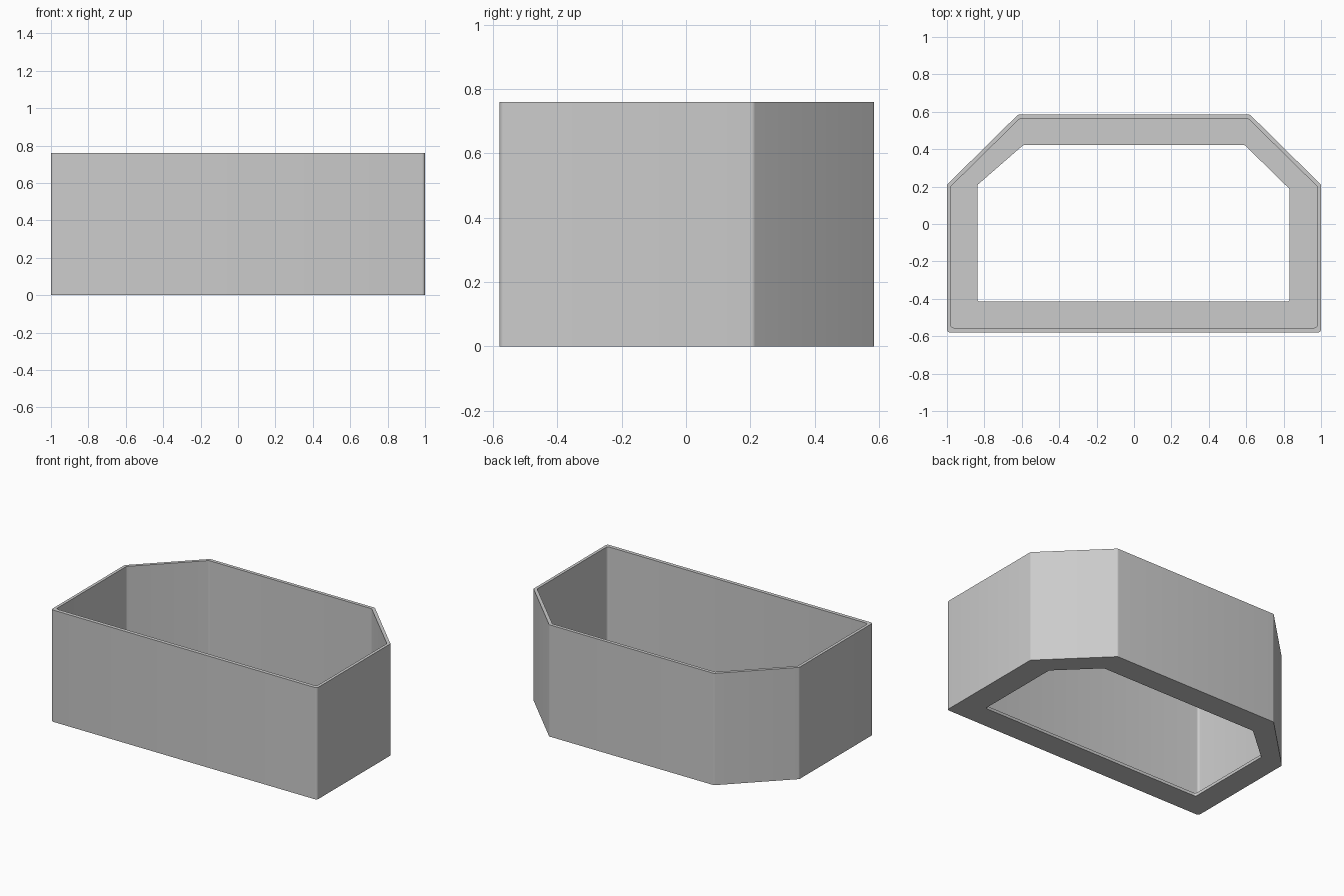
import bpy
import bmesh
import math
from mathutils import Vector

cube = bpy.data.objects.get("Cube")
if cube:
    bpy.data.objects.remove(cube, do_unlink=True)

HEIGHT, FLOOR, STEPS = 0.76, 0.02, 4

grey = bpy.data.materials.new("plain grey")
grey.use_nodes = True
grey.diffuse_color = (0.6, 0.6, 0.6, 1)
grey.node_tree.nodes["Principled BSDF"].inputs["Base Color"].default_value = (0.6, 0.6, 0.6, 1)


def rounded(points, radius):
    """Round every corner of a counter-clockwise outline."""
    pts = [Vector(p) for p in points]
    result = []
    for i, corner in enumerate(pts):
        a = (pts[i - 1] - corner).normalized()
        b = (pts[(i + 1) % len(pts)] - corner).normalized()
        half = a.angle(b) / 2
        centre = corner + (a + b).normalized() * radius / math.sin(half)
        start = corner + a * radius / math.tan(half) - centre
        sweep = math.pi - 2 * half
        for k in range(STEPS + 1):
            t = sweep * k / STEPS
            c, s = math.cos(t), math.sin(t)
            result.append(centre + Vector((start.x * c - start.y * s,
                                           start.x * s + start.y * c)))
    return result


# Outlines: outside wall, inside wall, floor opening
outer = rounded([(-1, -0.58), (1, -0.58), (1, 0.21), (0.62, 0.585), (-0.62, 0.585), (-1, 0.21)], 0.016)
inner = rounded([(-0.98, -0.555), (0.98, -0.555), (0.98, 0.2), (0.612, 0.562), (-0.612, 0.562), (-0.98, 0.2)], 0.016)
opening = rounded([(-0.838, -0.415), (0.832, -0.415), (0.832, 0.187), (0.592, 0.422), (-0.592, 0.422), (-0.838, 0.208)], 0.014)

# Closed ring of bands: out, up, over the rim, down, across the ledge, through the floor
bm = bmesh.new()
loops = [[bm.verts.new((p.x, p.y, z)) for p in outline]
         for outline, z in ((outer, 0), (outer, HEIGHT), (inner, HEIGHT),
                            (inner, FLOOR), (opening, FLOOR), (opening, 0))]
count = len(outer)
for i, low in enumerate(loops):
    high = loops[(i + 1) % len(loops)]
    for j in range(count):
        k = (j + 1) % count
        bm.faces.new((low[j], low[k], high[k], high[j]))
bmesh.ops.recalc_face_normals(bm, faces=bm.faces)

mesh = bpy.data.meshes.new("open_planter_box")
bm.to_mesh(mesh)
bm.free()
mesh.materials.append(grey)
box = bpy.data.objects.new("open_planter_box", mesh)
bpy.context.collection.objects.link(box)

bpy.ops.object.select_all(action="DESELECT")
box.select_set(True)
bpy.context.view_layer.objects.active = box
bpy.ops.object.shade_smooth_by_angle(angle=math.radians(35))
